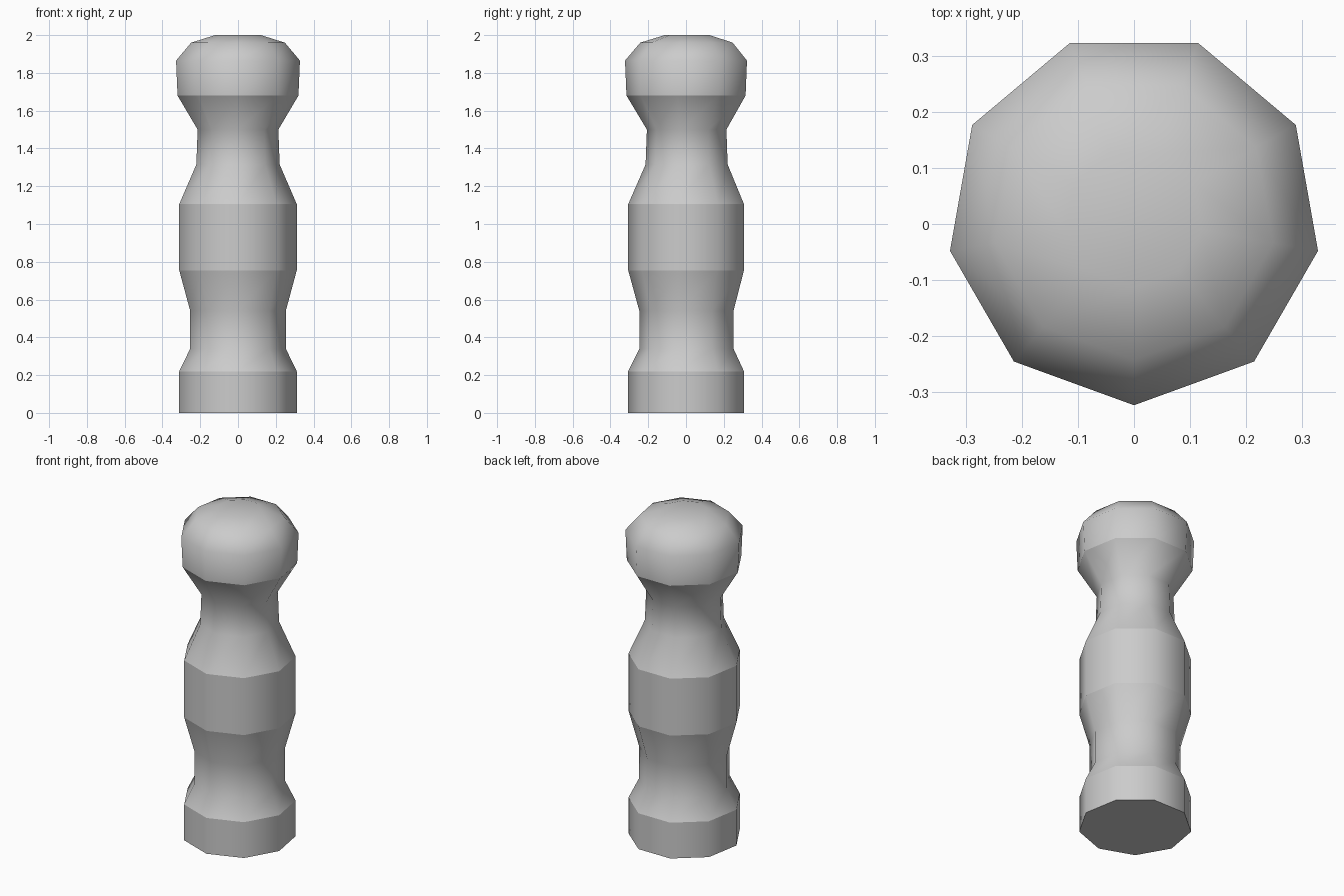
import bpy
import bmesh
from math import cos, sin, pi

cube = bpy.data.objects.get("Cube")
if cube:
    bpy.data.objects.remove(cube, do_unlink=True)

SIDES = 9
CENTRE_Y = 0.01

# Radius, height and whether the ring is a crisp edge
PROFILE = [
    (0.316, 0.00, True), (0.316, 0.22, True),     # foot band
    (0.257, 0.34, False), (0.257, 0.54, False),   # lower waist
    (0.316, 0.755, True), (0.316, 1.105, True),   # middle band
    (0.224, 1.315, False), (0.217, 1.50, False),  # neck
    (0.325, 1.68, True), (0.333, 1.865, False),   # knob
    (0.252, 1.96, False), (0.123, 2.00, False),
]

grey = bpy.data.materials.new("plain grey")
grey.use_nodes = True
colour = (0.6, 0.6, 0.6, 1)
grey.diffuse_color = colour
grey.node_tree.nodes["Principled BSDF"].inputs["Base Color"].default_value = colour


def turned_part(name, profile, sides):
    """Stack rings of the profile, bridge them and cap both ends."""
    bm = bmesh.new()
    rings = []
    for radius, z, _ in profile:
        angles = [2 * pi * i / sides - pi / 2 for i in range(sides)]
        rings.append([bm.verts.new((radius * cos(a), radius * sin(a) + CENTRE_Y, z))
                      for a in angles])
    for low, high in zip(rings, rings[1:]):
        for i in range(sides):
            j = (i + 1) % sides
            bm.faces.new((low[i], low[j], high[j], high[i]))
    bm.faces.new(rings[0][::-1])
    bm.faces.new(rings[-1])

    # Smooth around the shaft, crisp at the band rims
    for face in bm.faces:
        face.smooth = True
    for ring, (_, _, crisp) in zip(rings, profile):
        for i in range(sides):
            bm.edges.get((ring[i], ring[(i + 1) % sides])).smooth = not crisp

    mesh = bpy.data.meshes.new(name)
    bm.to_mesh(mesh)
    bm.free()
    mesh.materials.append(grey)
    part = bpy.data.objects.new(name, mesh)
    bpy.context.collection.objects.link(part)
    return part


turned_part("turned_post", PROFILE, SIDES)
